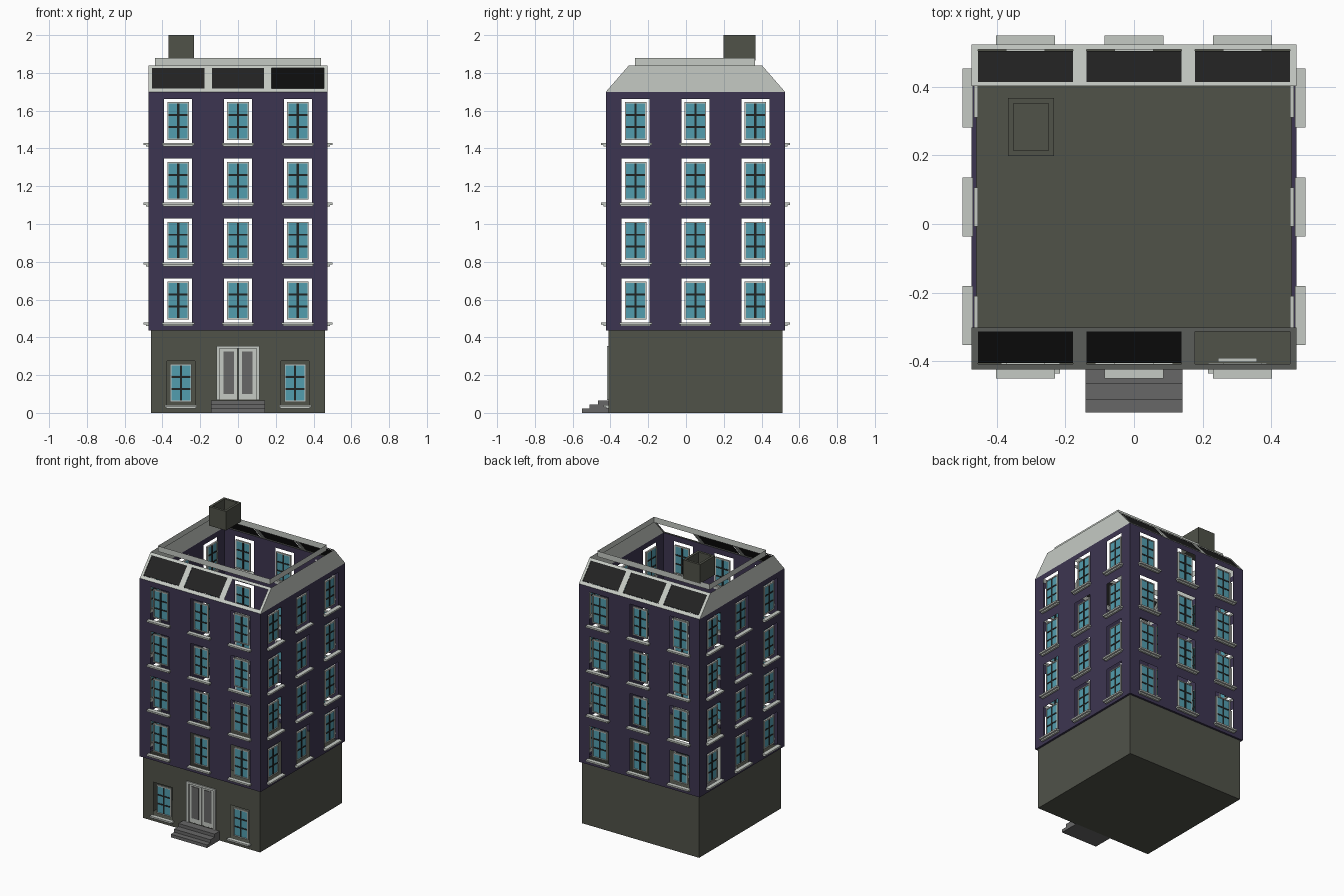
import bpy, bmesh, math
from mathutils import Matrix, Vector

if "Cube" in bpy.data.objects:
    bpy.data.objects.remove(bpy.data.objects["Cube"])

COLORS = {
    "wall purple": (0.046, 0.036, 0.082),
    "stone olive": (0.080, 0.084, 0.066),
    "trim pale grey": (0.56, 0.59, 0.55),
    "glass teal": (0.085, 0.34, 0.43),
    "bar dark": (0.014, 0.018, 0.018),
    "skylight black": (0.016, 0.016, 0.016),
    "step grey": (0.135, 0.135, 0.135),
}
MATS = {}
for n, c in COLORS.items():
    MATS[n] = bpy.data.materials.new(n)
    MATS[n].diffuse_color = (*c, 1)

PARTS = {}


def part(name, mat):
    """Get the bmesh that collects the geometry of one named part."""
    if name not in PARTS:
        PARTS[name] = (bmesh.new(), mat)
    return PARTS[name][0]


def box(bm, M, x0, x1, y0, y1, z0, z1):
    S = Matrix.Diagonal((x1 - x0, y1 - y0, z1 - z0, 1))
    T = Matrix.Translation(((x0 + x1) / 2, (y0 + y1) / 2, (z0 + z1) / 2))
    bmesh.ops.create_cube(bm, size=1, matrix=M @ T @ S)


def face(bm, M, pts):
    bm.faces.new([bm.verts.new(M @ Vector(p)) for p in pts])


def sheet(bm, M, us, vs, point, is_hole):
    """Grid of quads through the cut lines, leaving out the holes."""
    for a, b in zip(us, us[1:]):
        for c, d in zip(vs, vs[1:]):
            if not is_hole((a + b) / 2, (c + d) / 2):
                face(bm, M, [point(a, c), point(b, c), point(b, d), point(a, d)])


def ring(bm, M, w, h, z0, t, y0, y1, cx):
    """Rectangular frame standing on z0."""
    box(bm, M, cx - w / 2, cx - w / 2 + t, y0, y1, z0, z0 + h)
    box(bm, M, cx + w / 2 - t, cx + w / 2, y0, y1, z0, z0 + h)
    box(bm, M, cx - w / 2 + t, cx + w / 2 - t, y0, y1, z0, z0 + t)
    box(bm, M, cx - w / 2 + t, cx + w / 2 - t, y0, y1, z0 + h - t, z0 + h)


WW, WH = 0.148, 0.235          # window opening


def window(M, cx, z0, d):
    """Sash floating in its opening, glazing bars and a stepped sill."""
    y = -d + 0.007
    ring(part("window_sashes", "trim pale grey"), M, 0.114, 0.2, z0 + 0.018, 0.007, y, y + 0.012, cx)
    box(part("window_glass", "glass teal"), M, cx - 0.05, cx + 0.05, y + 0.004, y + 0.008, z0 + 0.025, z0 + 0.211)
    bars = part("window_bars", "bar dark")
    box(bars, M, cx - 0.006, cx + 0.006, y + 0.001, y + 0.011, z0 + 0.025, z0 + 0.211)
    for k in (1, 2):
        z = z0 + 0.025 + 0.186 * k / 3
        box(bars, M, cx - 0.05, cx + 0.05, y + 0.002, y + 0.010, z - 0.005, z + 0.005)
    sill = part("window_sills", "trim pale grey")
    box(sill, M, cx - 0.086, cx + 0.086, -d - 0.026, -d + 0.004, z0 - 0.009, z0 + 0.002)
    box(sill, M, cx - 0.08, cx + 0.08, -d - 0.013, -d + 0.002, z0 - 0.018, z0 - 0.009)


def cuts(end, spans):
    return [-end] + [v for c, w in spans for v in (c - w / 2, c + w / 2)] + [end]


CENTRE = Matrix.Translation((0, 0.05, 0))
B, W = 0.46, 0.474             # half widths of base and upper walls
ZB, ZW, ZR = 0.437, 1.70, 1.84
COLS = (-0.317, 0, 0.317)
ROWS = [0.477 + 0.3168 * i for i in range(4)]
GZ, GX = 0.04, (-0.302, 0.302)


def within(v, lo, hi):
    return lo < v < hi


def slope(u, z, inset=0.0):
    t = (z - ZW) / (ZR - ZW)
    return (u, -W + t * 0.122 + inset, z)


for side in range(4):
    M = CENTRE @ Matrix.Rotation(side * math.pi / 2, 4, 'Z')

    # Ground floor walls, the front one with windows and a doorway
    base = part("base_walls", "stone olive")
    if side == 0:
        def ground_hole(u, z):
            win = any(abs(u - c) < WW / 2 for c in GX) and within(z, GZ, GZ + WH)
            return win or (abs(u) < 0.105 and within(z, 0.07, 0.35))
        us = cuts(B, [(GX[0], WW), (0, 0.21), (GX[1], WW)])
        sheet(base, M, us, [0, GZ, 0.07, GZ + WH, 0.35, ZB], lambda u, z: (u, -B, z), ground_hole)
        for c in GX:
            window(M, c, GZ, B)
    else:
        face(base, M, [(-B, -B, 0), (B, -B, 0), (B, -B, ZB), (-B, -B, ZB)])

    # Upper walls with window openings, and the ledge under them
    walls = part("upper_walls", "wall purple")
    zs = [ZB] + [v for r in ROWS for v in (r, r + WH)] + [ZW]
    sheet(walls, M, cuts(W, [(c, WW) for c in COLS]), zs, lambda u, z: (u, -W, z),
          lambda u, z: any(abs(u - c) < WW / 2 for c in COLS)
          and any(within(z, r, r + WH) for r in ROWS))
    face(walls, M, [(-W, -W, ZB), (W, -W, ZB), (B, -B, ZB), (-B, -B, ZB)])
    for c in COLS:
        for r in ROWS:
            window(M, c, r, W)

    # Roof: sloped frames with skylights front and back, upright gables at the sides
    roof = part("roof_shell", "trim pale grey")
    if side % 2 == 0:
        sheet(roof, M, cuts(W, [(c, 0.277) for c in COLS]), [ZW, 1.718, 1.826, ZR], slope,
              lambda u, z: any(abs(u - c) < 0.138 for c in COLS) and within(z, 1.718, 1.826))
        for c in COLS:
            if side == 0 and c > 0.1:
                continue           # this skylight is open
            a, b = c - 0.1385, c + 0.1385
            face(part("skylights", "skylight black"), M,
                 [slope(a, 1.718, 0.003), slope(b, 1.718, 0.003),
                  slope(b, 1.826, 0.003), slope(a, 1.826, 0.003)])
    else:
        face(roof, M, [(-W, -W, ZW), (W, -W, ZW), (W - 0.122, -W, ZR), (-W + 0.122, -W, ZR)])

I = Matrix.Identity(4)

# Base underside
face(part("base_floor", "stone olive"), CENTRE, [(-B, -B, 0), (-B, B, 0), (B, B, 0), (B, -B, 0)])

# Upright band around the open roof
band = part("roof_band", "trim pale grey")
loop = [(-0.44, -0.27), (0.44, -0.27), (0.44, 0.365), (-0.44, 0.365)]
for p, q in zip(loop, loop[1:] + loop[:1]):
    face(band, I, [(*p, ZR), (*q, ZR), (*q, 1.88), (*p, 1.88)])

# Hollow chimney
chim = part("chimney", "stone olive")
box(chim, I, -0.368, -0.233, 0.198, 0.368, 1.865, 2.0)
chim.normal_update()
top = [f for f in chim.faces if f.normal.z > 0.9]
bmesh.ops.inset_region(chim, faces=top, thickness=0.024)
bmesh.ops.translate(chim, verts=top[0].verts, vec=(0, 0, 0))
ext = bmesh.ops.extrude_face_region(chim, geom=top)["geom"]
bmesh.ops.translate(chim, verts=[v for v in ext if isinstance(v, bmesh.types.BMVert)], vec=(0, 0, -0.1))
bmesh.ops.delete(chim, geom=[f for f in top if f.is_valid], context='FACES_ONLY')

# Double door: casing, two leaves and their inset panels
frame = part("door_frame", "trim pale grey")
F = -0.41                      # front face of the base
for s in (-1, 1):
    xs = sorted((s * 0.114, s * 0.097))
    box(frame, I, *xs, F - 0.008, F + 0.02, 0.068, 0.355)
    xs = sorted((s * 0.097, s * 0.002))
    box(part("door_leaves", "trim pale grey"), I, *xs, F + 0.004, F + 0.016, 0.068, 0.34)
    xs = sorted((s * 0.078, s * 0.022))
    box(part("door_panels", "step grey"), I, *xs, F, F + 0.008, 0.1, 0.325)
box(frame, I, -0.097, 0.097, F - 0.008, F + 0.02, 0.34, 0.355)

# Front steps
steps = part("front_steps", "step grey")
for i, y in enumerate((-0.55, -0.512, -0.465)):
    box(steps, I, -0.142, 0.142, y, F + 0.002, 0.022 * i, 0.022 * (i + 1))

# Turn every collected part into an object
for name, (bm, mat) in PARTS.items():
    bmesh.ops.remove_doubles(bm, verts=bm.verts, dist=1e-5) if name in (
        "base_walls", "upper_walls", "roof_shell", "roof_band") else None
    bmesh.ops.recalc_face_normals(bm, faces=bm.faces) if name == "chimney" else None
    me = bpy.data.meshes.new(name)
    bm.to_mesh(me)
    bm.free()
    me.materials.append(MATS[mat])
    bpy.context.collection.objects.link(bpy.data.objects.new(name, me))

for m in bpy.data.materials:
    if m.users and not m.is_grease_pencil:
        m.use_nodes = True
        m.node_tree.nodes["Principled BSDF"].inputs["Base Color"].default_value = m.diffuse_color
